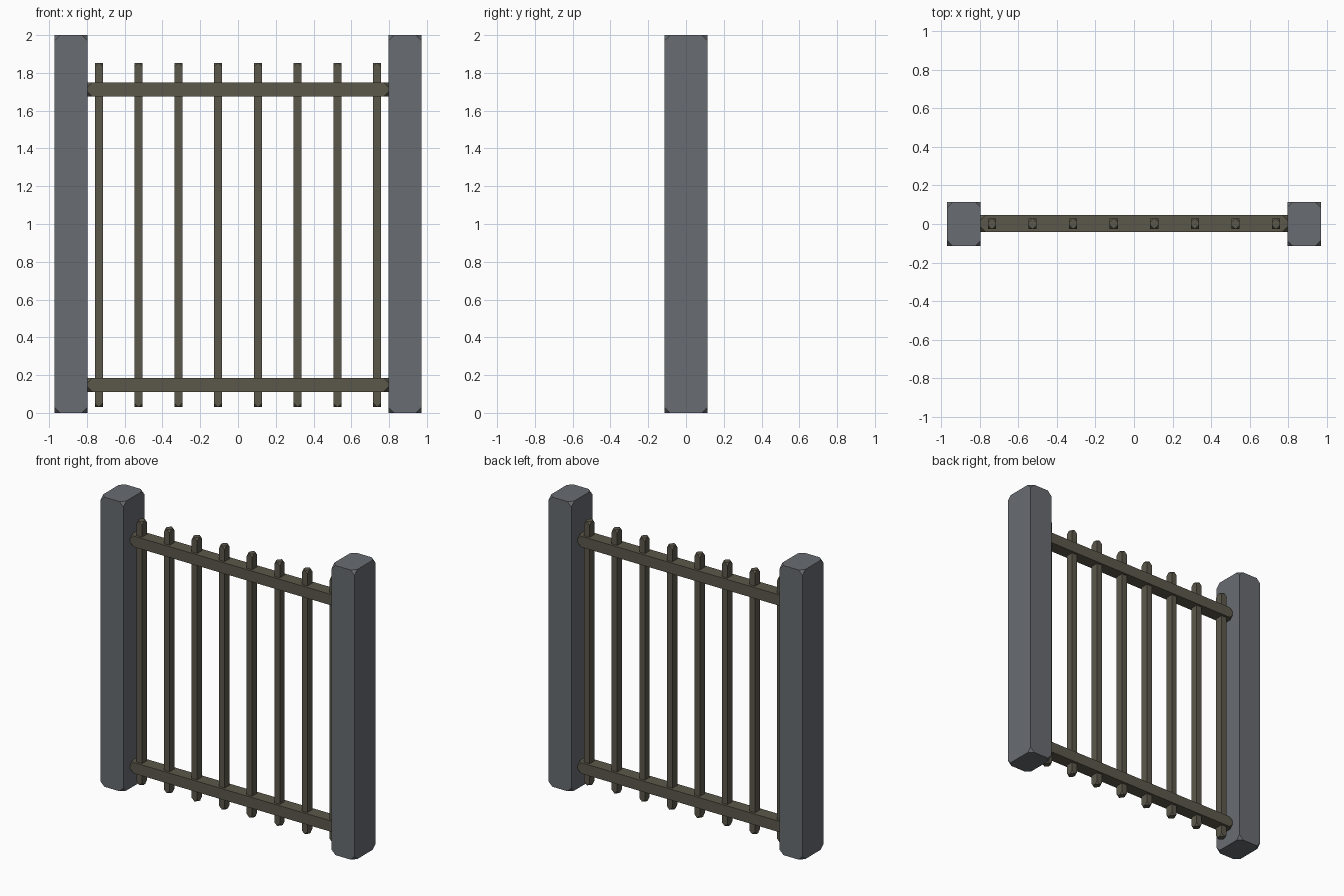
import bpy, bmesh
from mathutils import Vector

if "Cube" in bpy.data.objects:
    bpy.data.objects.remove(bpy.data.objects["Cube"])


def material(name, color):
    m = bpy.data.materials.new(name)
    m.diffuse_color = (*color, 1)
    m.use_nodes = True
    m.node_tree.nodes["Principled BSDF"].inputs["Base Color"].default_value = m.diffuse_color
    return m


stone = material("stone_grey", (0.14, 0.15, 0.165))
iron = material("dark_iron", (0.105, 0.098, 0.07))


def clipped_box(name, center, size, clip, mat):
    """Box whose eight corners are cut off, keeping its edges sharp."""
    bm = bmesh.new()
    bmesh.ops.create_cube(bm, size=1)
    bmesh.ops.scale(bm, vec=Vector(size), verts=bm.verts)
    bmesh.ops.bevel(bm, geom=bm.verts[:], offset=clip, offset_type='OFFSET',
                    segments=1, affect='VERTICES', clamp_overlap=True)
    bmesh.ops.recalc_face_normals(bm, faces=bm.faces)
    me = bpy.data.meshes.new(name)
    bm.to_mesh(me)
    bm.free()
    me.materials.append(mat)
    ob = bpy.data.objects.new(name, me)
    ob.location = center
    bpy.context.collection.objects.link(ob)
    return ob


# Posts
for side, label in ((-1, "left"), (1, "right")):
    clipped_box(f"{label}_post", (side * 0.883, 0, 1), (0.175, 0.23, 2), 0.03, stone)

# Horizontal rails
for z, label in ((0.148, "lower"), (1.712, "upper")):
    clipped_box(f"{label}_rail", (0, 0.002, z), (1.6, 0.088, 0.075), 0.03, iron)

# Vertical bars
for i in range(8):
    x = (i - 3.5) * 0.2105
    clipped_box(f"bar_{i + 1}", (x, 0.002, 0.942), (0.042, 0.054, 1.82), 0.0195, iron)
